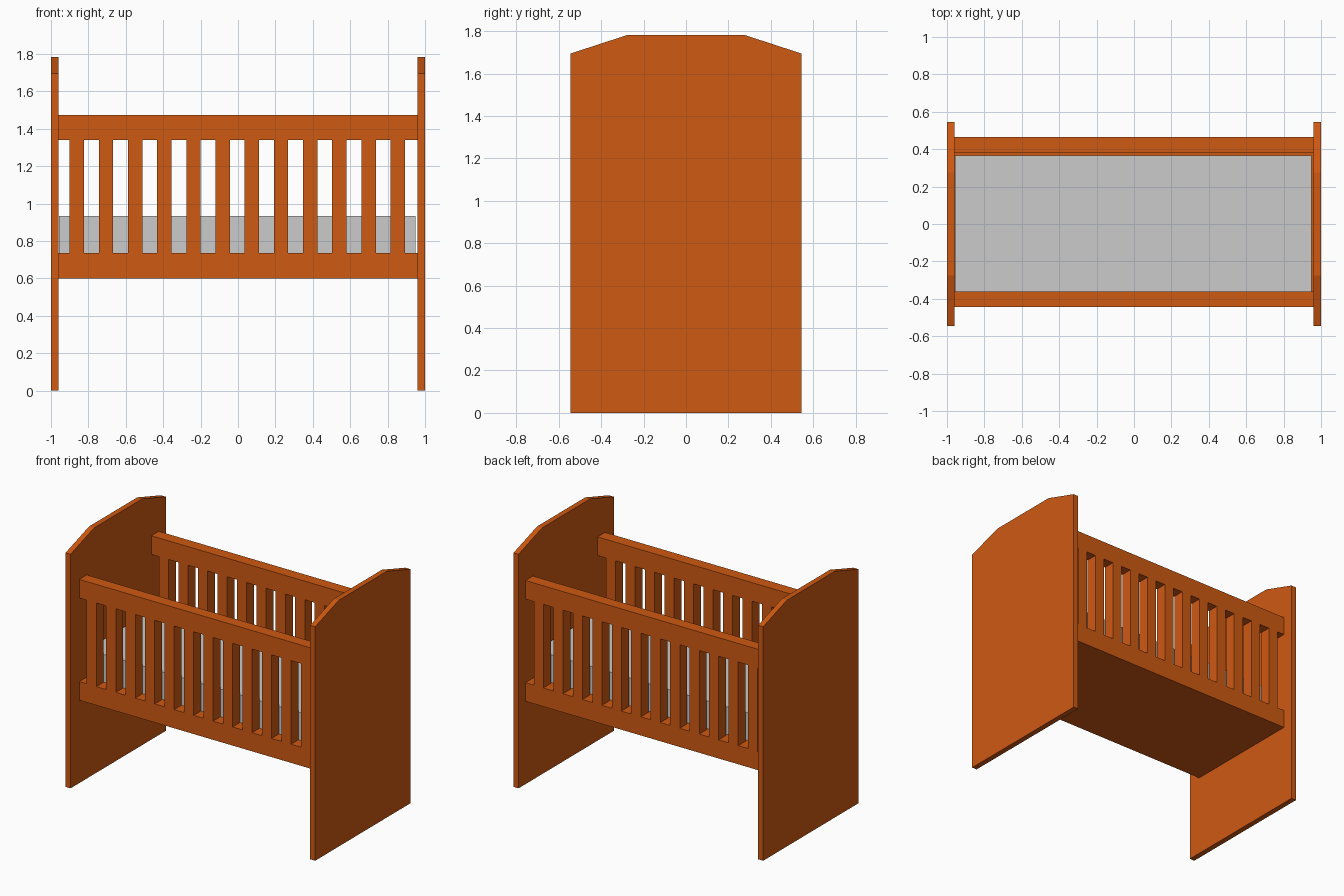
import bpy, bmesh

if "Cube" in bpy.data.objects:
    bpy.data.objects.remove(bpy.data.objects["Cube"])

wood = bpy.data.materials.new("orange_wood")
wood.diffuse_color = (0.62, 0.10, 0.006, 1)
wood.use_nodes = True
wood.node_tree.nodes["Principled BSDF"].inputs["Base Color"].default_value = wood.diffuse_color


def make_object(name, bm, mat):
    bmesh.ops.recalc_face_normals(bm, faces=bm.faces)
    mesh = bpy.data.meshes.new(name)
    bm.to_mesh(mesh)
    bm.free()
    if mat:
        mesh.materials.append(mat)
    obj = bpy.data.objects.new(name, mesh)
    bpy.context.collection.objects.link(obj)
    return obj


def box(name, x, y, z, mat=wood):
    """Box from (min, max) ranges on each axis."""
    bm = bmesh.new()
    bmesh.ops.create_cube(bm, size=1)
    for v in bm.verts:
        v.co = [r[0] if c < 0 else r[1] for c, r in zip(v.co, (x, y, z))]
    return make_object(name, bm, mat)


def end_panel(name, x0, x1):
    """Board with a chamfered top, extruded along x."""
    profile = [(-0.545, 0), (0.545, 0), (0.545, 1.695), (0.275, 1.783),
               (-0.275, 1.783), (-0.545, 1.695)]
    bm = bmesh.new()
    face = bm.faces.new([bm.verts.new((x0, y, z)) for y, z in profile])
    ext = bmesh.ops.extrude_face_region(bm, geom=[face])["geom"]
    bmesh.ops.translate(bm, vec=(x1 - x0, 0, 0),
                        verts=[g for g in ext if isinstance(g, bmesh.types.BMVert)])
    return make_object(name, bm, wood)


INNER = 0.96
LENGTH = (-INNER, INNER)
SLATS, PITCH, WIDTH = 12, 0.156, 0.077

# Head and foot boards
end_panel("left_end_panel", -1, -INNER)
end_panel("right_end_panel", INNER, 1)

# Base block carrying the mattress and both slatted sides
box("base", LENGTH, (-0.445, 0.466), (0.60, 0.735))
box("mattress", (-0.957, 0.948), (-0.36, 0.365), (0.735, 0.935), None)

# Slatted sides: top rail and row of slats, front and back
for side, depth in (("front", (-0.445, -0.36)), ("back", (0.381, 0.466))):
    box(side + "_top_rail", LENGTH, depth, (1.34, 1.475))
    first = -PITCH * (SLATS - 1) / 2 - 0.004
    slat = box(side + "_slats", (first - WIDTH / 2, first + WIDTH / 2),
               depth, (0.735, 1.34))
    array = slat.modifiers.new("row", 'ARRAY')
    array.count = SLATS
    array.use_relative_offset = False
    array.use_constant_offset = True
    array.constant_offset_displace = (PITCH, 0, 0)
